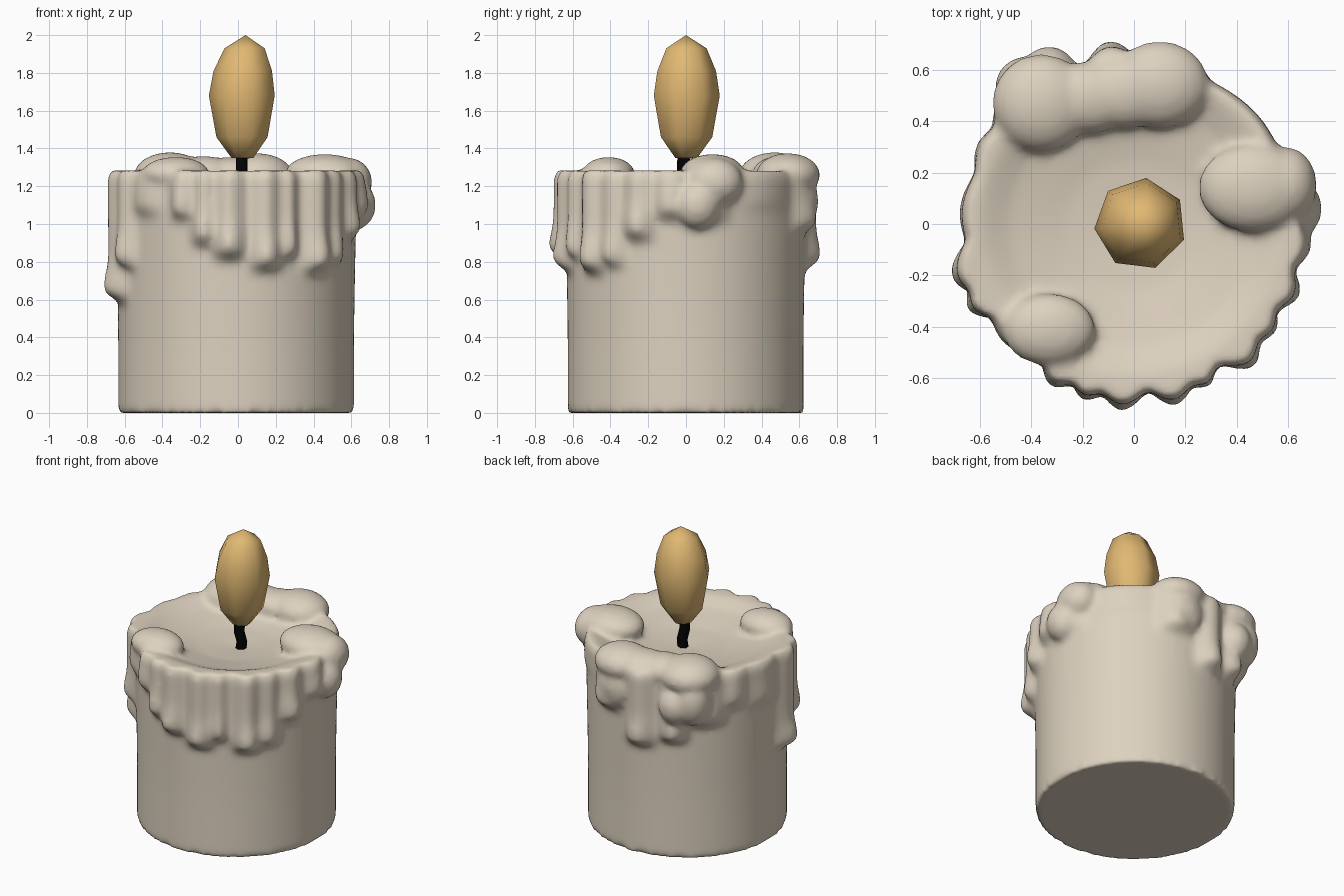
import bpy, bmesh, math
from mathutils import Matrix, Vector

cube = bpy.data.objects.get("Cube")
if cube:
    bpy.data.objects.remove(cube, do_unlink=True)


def material(name, color):
    m = bpy.data.materials.new(name)
    m.use_nodes = True
    m.diffuse_color = (*color, 1)
    m.node_tree.nodes["Principled BSDF"].inputs["Base Color"].default_value = (*color, 1)
    return m


WAX = material("cream wax", (0.73, 0.645, 0.525))
FLAME = material("amber flame", (0.75, 0.48, 0.17))
WICK = material("black wick", (0.001, 0.001, 0.001))


def add_object(name, bm, mat):
    bmesh.ops.recalc_face_normals(bm, faces=bm.faces)
    mesh = bpy.data.meshes.new(name)
    bm.to_mesh(mesh)
    bm.free()
    mesh.materials.append(mat)
    for p in mesh.polygons:
        p.use_smooth = True
    ob = bpy.data.objects.new(name, mesh)
    bpy.context.collection.objects.link(ob)
    return ob


def lathe(bm, profile, sides, point):
    """Closed lathe; first and last profile entries are poles."""
    rings = []
    for r, z in profile[1:-1]:
        rings.append([bm.verts.new(point(r, z, math.tau * i / sides)) for i in range(sides)])
    for a, b in zip(rings, rings[1:]):
        for i in range(sides):
            j = (i + 1) % sides
            bm.faces.new((a[i], a[j], b[j], b[i]))
    for (r, z), ring in ((profile[0], rings[0]), (profile[-1], rings[-1])):
        pole = bm.verts.new(point(0, z, 0))
        for i in range(sides):
            bm.faces.new((pole, ring[i], ring[(i + 1) % sides]))


# Wax runs: angle, half width in degrees, lower end, thickness
DRIPS = [
    (196, 11, 0.57, 0.085), (207, 8, 0.74, 0.075), (222, 12, 1.02, 0.035),
    (244, 7, 1.00, 0.06), (255, 7, 0.86, 0.065), (267, 9, 0.79, 0.08),
    (284, 9, 0.73, 0.08), (295, 6, 0.79, 0.06), (311, 9, 0.72, 0.085),
    (323, 8, 0.75, 0.06), (337, 9, 0.89, 0.065), (353, 10, 1.00, 0.06),
    (12, 10, 0.98, 0.04), (40, 20, 1.05, 0.012),
    (74, 12, 0.93, 0.07), (97, 10, 0.74, 0.075), (117, 9, 0.79, 0.08),
    (135, 13, 0.90, 0.065), (152, 10, 1.00, 0.035), (175, 14, 0.95, 0.03),
]


def smooth(t):
    t = min(max(t, 0), 1)
    return t * t * (3 - 2 * t)


def run_depth(angle, z):
    best = 0
    for deg, width, low, depth in DRIPS:
        d = abs((math.degrees(angle) - deg + 180) % 360 - 180) / (width * 1.15)
        if d < 1:
            across = 1 - smooth(d)
            swell = 0.82 + 0.35 * math.exp(-((z - low - 0.1) / 0.1) ** 2)
            best = max(best, depth * across ** 0.75 * swell * smooth((z - low + 0.01) / 0.09))
    return best


def wax_point(r, z, angle):
    if r > 0.59 and z > 0.5:
        r += run_depth(angle, z)
    return Vector((r * math.cos(angle) - 0.01, r * math.sin(angle) - 0.002, z))


# Candle body with a shallow melted bowl on top
bm = bmesh.new()
ROWS = 60
wall = [(0.624 + 0.012 * smooth(i / ROWS * 1.3 - 0.3), 1.24 * i / ROWS) for i in range(ROWS + 1)]
bowl = [(0.618, 1.286), (0.575, 1.278), (0.47, 1.235), (0.25, 1.19), (0, 1.17)]
lathe(bm, [(0, 0)] + wall + bowl, 200, wax_point)

# Melted lumps over the rim: centre, radii
LUMPS = [
    ((0.46, 0.14, 1.27), (0.21, 0.17, 0.10)),
    ((0.59, 0.15, 1.22), (0.12, 0.15, 0.13)),
    ((0.62, 0.06, 1.10), (0.11, 0.12, 0.13)),
    ((-0.33, -0.41, 1.265), (0.18, 0.14, 0.09)),
    ((-0.36, 0.47, 1.26), (0.19, 0.19, 0.12)),
    ((-0.18, 0.49, 1.26), (0.18, 0.14, 0.10)),
    ((-0.04, 0.51, 1.26), (0.18, 0.14, 0.095)),
    ((0.10, 0.54, 1.26), (0.19, 0.17, 0.115)),
    ((-0.42, 0.53, 1.12), (0.12, 0.12, 0.17)),
    ((-0.33, 0.58, 1.08), (0.11, 0.11, 0.13)),
    ((0.10, 0.60, 1.12), (0.14, 0.10, 0.16)),
]
for centre, radii in LUMPS:
    bmesh.ops.create_icosphere(bm, subdivisions=4, radius=1,
                               matrix=Matrix.LocRotScale(Vector(centre), None, Vector(radii)))
candle = add_object("wax_body", bm, WAX)

# Fuse the lumps and body into one soft surface
fuse = candle.modifiers.new("fuse", "REMESH")
fuse.mode = "VOXEL"
fuse.voxel_size = 0.02
fuse.use_smooth_shade = True
soften = candle.modifiers.new("soften", "SMOOTH")
soften.factor = 0.5
soften.iterations = 6

# Flame: faceted teardrop with soft shading and a leaning tip
bm = bmesh.new()
flame_profile = [(0, 1.345), (0.06, 1.35), (0.14, 1.46), (0.18, 1.68),
                 (0.16, 1.81), (0.11, 1.93), (0, 2.0)]
lathe(bm, flame_profile, 7,
      lambda r, z, a: Vector((0.025 + 0.015 * smooth((z - 1.7) / 0.3) + r * math.cos(a + 0.55),
                              r * math.sin(a + 0.55), z)))
add_object("flame", bm, FLAME)

# Wick: bent cord
curve = bpy.data.curves.new("wick", "CURVE")
curve.dimensions = "3D"
curve.bevel_depth = 0.034
curve.bevel_resolution = 1
curve.use_fill_caps = True
path = [(0.02, 0.0, 1.15), (0.03, 0.0, 1.22), (0.02, -0.015, 1.29), (0.02, -0.01, 1.38)]
spline = curve.splines.new("POLY")
spline.points.add(len(path) - 1)
for p, co in zip(spline.points, path):
    p.co = (*co, 1)
curve.materials.append(WICK)
bpy.context.collection.objects.link(bpy.data.objects.new("wick", curve))
